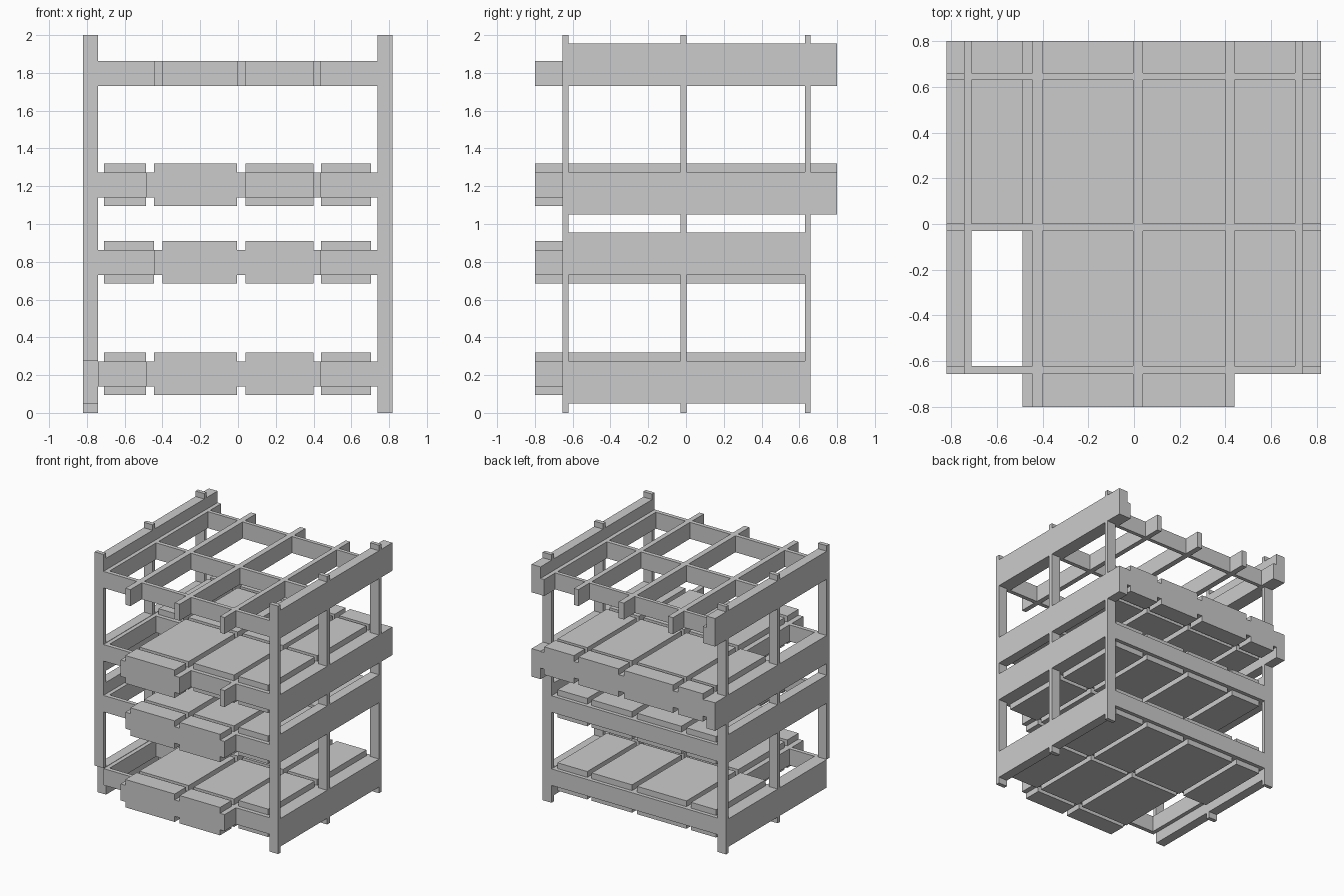
import bpy, bmesh
from mathutils import Vector

if "Cube" in bpy.data.objects:
    bpy.data.objects.remove(bpy.data.objects["Cube"])


def boxes(name, items):
    """One object made of axis-aligned boxes (x0, x1, y0, y1, z0, z1)."""
    bm = bmesh.new()
    for x0, x1, y0, y1, z0, z1 in items:
        geo = bmesh.ops.create_cube(bm, size=1)
        size = Vector((x1 - x0, y1 - y0, z1 - z0))
        mid = Vector((x0 + x1, y0 + y1, z0 + z1)) / 2
        for v in geo["verts"]:
            v.co = Vector(a * b for a, b in zip(v.co, size)) + mid
    mesh = bpy.data.meshes.new(name)
    bm.to_mesh(mesh)
    bm.free()
    obj = bpy.data.objects.new(name, mesh)
    bpy.context.collection.objects.link(obj)


F, B = -0.80, 0.80                                        # front and back limits
LEFT, RIGHT = (-0.82, -0.742), (0.738, 0.817)             # side frames
ROWS = [(-0.655, -0.622), (-0.03, 0.003), (0.63, 0.66)]   # post / cross member depth
EDGE_L, EDGE_R = (-0.742, -0.71), (0.705, 0.738)          # joists beside the side frames
MID, RT = (-0.005, 0.04), (0.40, 0.44)
OUTER, INNER = (-0.487, -0.445), (-0.445, -0.40)          # left joist alternates

# levels: joist bottom, beam bottom, left joist, back limit, front overhang panels, has panels
LEVELS = [
    ("first", 0.14, 0.05, OUTER, 0.66, (1, 2), True),
    ("second", 0.73, 0.73, INNER, 0.66, (1, 2), True),
    ("third", 1.14, 1.05, OUTER, B, (1,), True),
    ("top", 1.73, 1.73, INNER, B, (), False),
]

for name, z, zb, lj, back, overhang, decked in LEVELS:
    top = z + 0.133
    # deep side beams
    for side, xs in (("left", LEFT), ("right", RIGHT)):
        front = -0.622 if (name, side) == ("first", "left") else -0.655
        boxes(f"{name}_{side}_beam", [(*xs, front, back, zb, zb + 0.226)])
    # floor joists, the inner three overhang the front
    joists = [EDGE_L, lj, MID, RT, EDGE_R]
    boxes(f"{name}_joists",
          [(*j, -0.655 if j in (EDGE_L, EDGE_R) else F, back, z, top) for j in joists])
    # cross members, in pieces between the joists
    bays = [(a[1], b[0]) for a, b in zip(joists, joists[1:])]
    boxes(f"{name}_cross_members", [(*b, *r, z, top) for b in bays for r in ROWS])
    if not decked:
        continue
    # floor panels, leaving the front left bay open as a stairwell
    cells = []
    for i, bay in enumerate(bays):
        depths = [(0.003, 0.63)]
        if i > 0:
            depths.append((-0.622, -0.03))
        if i in overhang:
            depths.append((F, -0.655))
        if back == B:
            depths.append((0.66, B))
        cells += [(*bay, *d, z - 0.045, top + 0.047) for d in depths]
    boxes(f"{name}_floor_panels", cells)

# posts, in lengths between the side beams
SPANS = [(0, 0.05), (0.276, 0.73), (0.956, 1.05), (1.276, 1.73), (1.956, 2.0)]
for side, xs in (("left", LEFT), ("right", RIGHT)):
    for place, row in zip(("front", "middle", "back"), ROWS):
        spans = SPANS[1:] if (side, place) == ("left", "front") else SPANS
        boxes(f"{side}_{place}_post", [(*xs, *row, *s) for s in spans])
